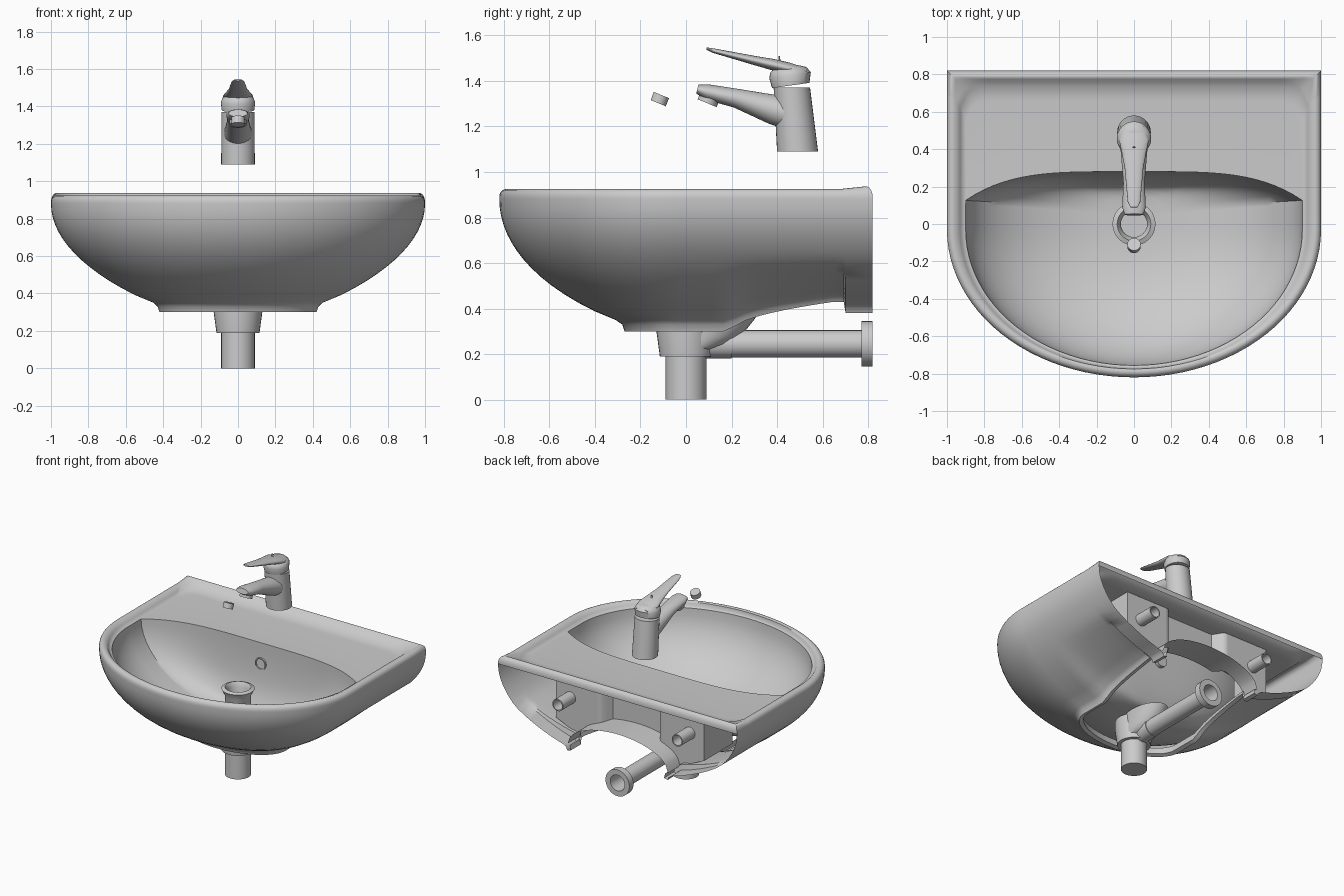
import bpy, bmesh
from math import sin, cos, pi, sqrt, hypot, radians

cube = bpy.data.objects.get("Cube")
if cube:
    bpy.data.objects.remove(cube)

GREY = (.6, .6, .6, 1)
ceramic = bpy.data.materials.new("light_grey")
ceramic.use_nodes = True
ceramic.diffuse_color = GREY
ceramic.node_tree.nodes["Principled BSDF"].inputs["Base Color"].default_value = GREY


def finish(name, bm):
    """Turn the bmesh into a smooth-shaded object with sharp edges kept."""
    loose = [vert for vert in bm.verts if not vert.link_faces]
    bmesh.ops.delete(bm, geom=loose, context='VERTS')
    bmesh.ops.recalc_face_normals(bm, faces=bm.faces)
    mesh = bpy.data.meshes.new(name)
    bm.to_mesh(mesh)
    bm.free()
    mesh.materials.append(ceramic)
    part = bpy.data.objects.new(name, mesh)
    bpy.context.collection.objects.link(part)
    bpy.ops.object.select_all(action='DESELECT')
    part.select_set(True)
    bpy.context.view_layer.objects.active = part
    bpy.ops.object.shade_smooth_by_angle(angle=radians(40))


def ramp(value, start, end):
    """Rise from zero to one between start and end."""
    return min(1, max(0, (value - start) / (end - start)))


def bridge(bm, lower, upper, segments):
    """Join two rows of vertices with quads."""
    for i in range(segments):
        j = (i + 1) % len(lower)
        bm.faces.new((lower[i], lower[j], upper[j], upper[i]))


def loft(name, sections, tilt=0, x=0, sides=32):
    """Skin ellipses (y, z, half width, half depth) tilted about the x axis."""
    bm = bmesh.new()
    rings = []
    for y, z, width, depth in sections:
        ring = []
        for i in range(sides):
            angle = 2 * pi * i / sides
            offset = depth * sin(angle)
            ring.append(bm.verts.new((x + width * cos(angle),
                                      y + offset * cos(radians(tilt)),
                                      z + offset * sin(radians(tilt)))))
        rings.append(ring)
    for lower, upper in zip(rings, rings[1:]):
        bridge(bm, lower, upper, sides)
    bm.faces.new(rings[0])
    bm.faces.new(rings[-1])
    finish(name, bm)


def level_pipe(name, profile, z, x=0):
    """Round part running front to back, from (y, radius) pairs."""
    loft(name, [(y, z, radius, radius) for y, radius in profile], tilt=90, x=x)


# Basin outline: straight sides, half-elliptic front, bowed back edge
SIDE, FRONT, BACK = 14, 48, 36
MIDDLE = -.03
side_steps = [1, .86, .85] + [.8 * (1 - i / SIDE) for i in range(SIDE)][:-1]


def outline(width, front, back=.82, bow=0):
    corner = back - bow
    side = [(width, MIDDLE + (corner - MIDDLE) * step) for step in side_steps]
    curve = []
    for i in range(FRONT + 1):
        angle = pi * i / FRONT
        curve.append((width * cos(angle), MIDDLE - (front + MIDDLE) * sin(angle)))
    edge = []
    for i in range(1, BACK):
        across = 2 * i / BACK - 1
        edge.append((width * across, back - bow * across ** 4))
    return side + curve + [(-x, y) for x, y in reversed(side)] + edge


def round_corners(points, radius):
    """Round the two rear corners of an outline."""
    width = max(x for x, y in points) - radius
    back = max(y for x, y in points) - radius
    result = []
    for x, y in points:
        dx, dy = abs(x) - width, y - back
        if dx > 0 and dy > 0:
            scale = max(dx, dy) / hypot(dx, dy)
            x = (width + dx * scale) * (1 if x > 0 else -1)
            y = back + dy * scale
        result.append((x, y))
    return result


def lift(y, z):
    """The underside rises towards the wall and drops to a small foot."""
    foot = .05 if y > .7 else 0
    return (.13 * sqrt(ramp(y, .2, .65)) - foot) * ramp(z, .6, .3)


basin = bmesh.new()
rings = []


def add_ring(z, points, back_rise=0):
    rings.append([basin.verts.new((x, y, z + lift(y, z) + back_rise * ramp(y, .7, .78)))
                  for x, y in points])


# Underside opening lip
for z, width in ((.36, .4), (.31, .39), (.3, .42), (.33, .43)):
    add_ring(z, outline(width, width - .15))
# Outer shell
LEVELS = 14
for i in range(LEVELS + 1):
    u = 1 - i / LEVELS
    width = .45 + .55 * (1 - u * u) ** .9
    add_ring(.88 - .53 * u, outline(width, .82 * width - .06 * u ** 4))
open_rings = len(rings)
# Rolled rim
ROLL = 6
for i in range(ROLL + 1):
    angle = 2 * pi / 3 * i / ROLL
    inset = .03 * (1 - cos(angle))
    add_ring(.89 + .035 * sin(angle), outline(1 - inset, .82 - inset, .82 - inset), .012 * sin(angle))
# Dished tap deck
DISH = 4
for i in range(DISH + 1):
    fall = i / DISH
    back = .76 - .1 * fall
    ring = outline(.94 - .04 * fall, .775 - .015 * fall, back)
    add_ring(.885 + .03 * (1 - fall) ** 2, round_corners(ring, .12))
# Bowl
DEPTH = 14
for i in range(DEPTH + 1):
    angle = pi / 2 * i / DEPTH
    width = .08 + .82 * cos(angle)
    back = .08 + .2 * sqrt(abs(cos(angle)))
    add_ring(.885 - .495 * sin(angle), outline(width, .84 * width, back, .55 * back))

for k, (lower, upper) in enumerate(zip(rings, rings[1:])):
    closed = k >= open_rings - 1
    bridge(basin, lower, upper, len(lower) if closed else len(lower) - BACK)
finish("basin", basin)

# Rear wall with a central recess, side returns and an arched cut-out
ARCH, WALL = .42, .62


def wall_bottom(x):
    if abs(x) < ARCH:
        return .43 + .18 * sqrt(1 - (x / ARCH) ** 2)
    return .43 + (abs(x) - ARCH) * .45


def wall_depth(x):
    return .59 + .08 * ramp(abs(x), .2, .25)


COLUMNS = 62
columns = [WALL * (2 * i / COLUMNS - 1) for i in range(COLUMNS + 1)]
path = [(-WALL, .33)] + [(x, wall_depth(x)) for x in columns] + [(WALL, .33)]
wall = bmesh.new()
bottom = [wall.verts.new((x, y, wall_bottom(x))) for x, y in path]
top = [wall.verts.new((x, y, .88)) for x, y in path]
bridge(wall, bottom, top, len(path) - 1)
arch = [vert for vert in bottom if abs(vert.co.x) < ARCH + .01]
arch_edge = [wall.verts.new((vert.co.x, .815, vert.co.z)) for vert in arch]
bridge(wall, arch, arch_edge, len(arch) - 1)
finish("rear_wall", wall)

# Hollow mounting sleeves
for side, x in (("left", .5), ("right", -.5)):
    level_pipe(side + "_mounting_sleeve", [(.64, .045), (.82, .045), (.82, .037), (.66, .037)], z=.7, x=x)

# Overflow ring on the rear of the bowl
level_pipe("overflow_ring", [(.3, .045), (.265, .045), (.265, .037), (.28, .037)], z=.73)

# Drain standpipe, trap and waste pipe
drain_profile = [(0, .09), (.19, .09), (.19, .115), (.3, .13), (.37, .13), (.37, .09),
                 (.6, .09), (.65, .115), (.66, .09), (.63, .07), (.5, .07)]
loft("drain", [(0, z, radius, radius) for z, radius in drain_profile])
ARM = 5
arm_sections = []
for i in range(ARM + 1):
    t = i / ARM
    arm_sections.append((.12 * sqrt(t), .21 + .17 * t, .1 + .02 * t, .09 + .11 * sqrt(t)))
loft("drain_arm", arm_sections)
level_pipe("waste_pipe", [(.04, .065), (.2, .065), (.2, .06), (.77, .06), (.77, .1),
                          (.82, .1), (.82, .06), (.4, .05)], z=.245)

# Tap
loft("tap_body", [(.49, 1.09, .09, .09), (.465, 1.37, .088, .08)])
loft("tap_spout", [(.47, 1.25, .08, .07), (.38, 1.275, .07, .065), (.22, 1.324, .057, .042),
                   (.09, 1.352, .063, .034), (.05, 1.364, .05, .02)], tilt=76)
loft("tap_cap", [(.46, 1.38, .087, .083), (.457, 1.425, .092, .092), (.45, 1.45, .08, .08),
                 (.44, 1.463, .05, .05)], tilt=8)
loft("tap_lever", [(.53, 1.443, .05, .012), (.45, 1.455, .08, .026), (.38, 1.472, .065, .025),
                   (.3, 1.49, .05, .02), (.12, 1.533, .034, .01), (.09, 1.542, .02, .005)], tilt=76)
loft("tap_marker", [(.41, 1.48, .01, .005), (.41, 1.51, .006, .003)], sides=8)

# Spout outlet and the loose aerator insert
for name, y, z, radius in (("spout_outlet", .1, 1.32, .045), ("aerator", -.115, 1.32, .036)):
    loft(name, [(y + .007, z + .018, radius, radius), (y - .007, z - .018, radius, radius)], tilt=-22)
